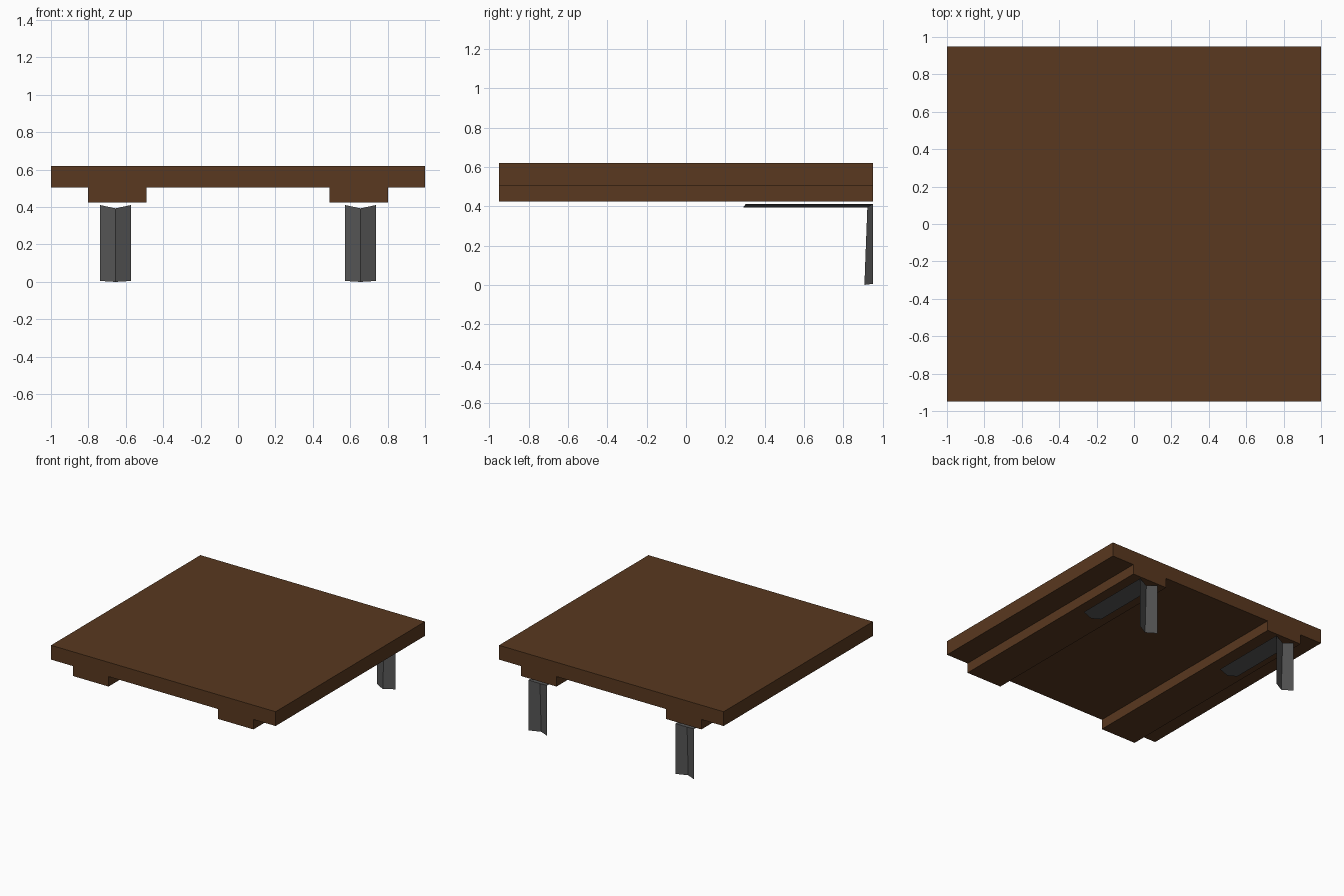
import bpy
import bmesh

if "Cube" in bpy.data.objects:
    bpy.data.objects.remove(bpy.data.objects["Cube"])


def make_material(name, color):
    mat = bpy.data.materials.new(name)
    mat.diffuse_color = (*color, 1)
    mat.use_nodes = True
    mat.node_tree.nodes["Principled BSDF"].inputs["Base Color"].default_value = mat.diffuse_color
    return mat


def add_object(name, bm, mat):
    mesh = bpy.data.meshes.new(name)
    bm.to_mesh(mesh)
    bm.free()
    mesh.materials.append(mat)
    obj = bpy.data.objects.new(name, mesh)
    bpy.context.collection.objects.link(obj)
    return obj


wood = make_material("dark_wood", (0.10, 0.04, 0.014))
metal = make_material("dark_metal", (0.09, 0.09, 0.09))

# Table top with two runners beneath: one stepped profile extruded along y
half = [(0.488, 0.505), (0.488, 0.425), (0.803, 0.425), (0.803, 0.505),
        (1, 0.505), (1, 0.62)]
profile = half + [(-x, z) for x, z in reversed(half)]
bm = bmesh.new()
face = bm.faces.new([bm.verts.new((x, -0.95, z)) for x, z in profile])
ext = bmesh.ops.extrude_face_region(bm, geom=[face])
moved = [v for v in ext["geom"] if isinstance(v, bmesh.types.BMVert)]
bmesh.ops.translate(bm, vec=(0, 1.9, 0), verts=moved)
bmesh.ops.recalc_face_normals(bm, faces=bm.faces)
add_object("table_top", bm, wood)

# Rear legs: thin creased sheet bent from a horizontal arm down to the floor
crease = [(0.29, 0.393), (0.922, 0.393), (0.907, 0.0)]
edge = [(0.304, 0.411), (0.95, 0.411), (0.95, 0.005)]


def add_leg(name, cx):
    bm = bmesh.new()
    rails = [[bm.verts.new((cx + dx, y, z)) for y, z in path]
             for dx, path in ((-0.083, edge), (0, crease), (0.083, edge))]
    for a, b in zip(rails, rails[1:]):
        for i in range(2):
            bm.faces.new((a[i], a[i + 1], b[i + 1], b[i]))
    add_object(name, bm, metal)


add_leg("left_leg", -0.655)
add_leg("right_leg", 0.655)
